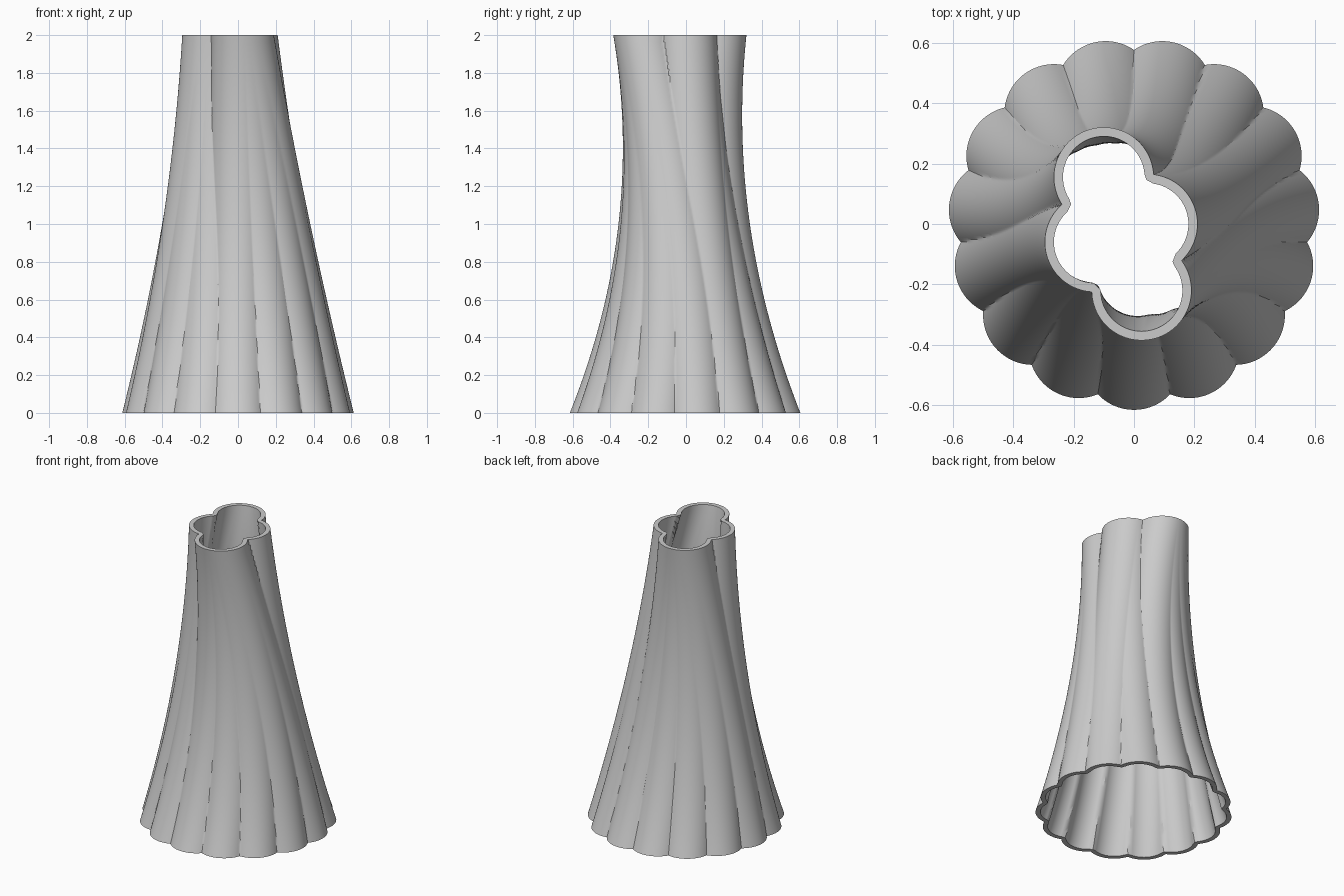
import bpy, bmesh
from math import radians, cos, sin, sqrt, pi
from mathutils import Vector

if "Cube" in bpy.data.objects:
    bpy.data.objects.remove(bpy.data.objects["Cube"])

N, LEVELS, HEIGHT = 480, 56, 2.0     # samples around, rings, height
TUBE_R, BASE_R, WALL = 0.165, 0.45, 0.03

# four top lobes: centre and the base tubes (by angle) that merge into each
LOBES = [((0.045, 0.0), (30, 54)),
         ((-0.10, 0.155), (78, 102, 126, 150, 174)),
         ((-0.13, -0.06), (198, 222, 246)),
         ((0.025, -0.22), (270, 294, 318, 342, 366))]
MID = Vector((-0.04, -0.03))         # centre of the top opening


def tube_centres(s):
    """Centres of the 15 fluting tubes at height fraction s (quadratic curves)."""
    out = []
    for top, angles in LOBES:
        for a in angles:
            c, d = cos(radians(a)), sin(radians(a))
            base = Vector((BASE_R * c, BASE_R * d))
            ctrl = Vector((0.20 * c, 0.05 * d))
            out.append(base * (1 - s) ** 2 + ctrl * 2 * s * (1 - s) + Vector(top) * s * s)
    return out


def outline(s):
    """Outer boundary of the union of all tubes at height fraction s."""
    mid = MID * s
    centres = [c - mid for c in tube_centres(s)]
    pts = []
    for i in range(N):
        a = 2 * pi * i / N
        d = Vector((cos(a), sin(a)))
        best = 0.05
        for c in centres:
            p = c.dot(d)
            q = TUBE_R ** 2 - c.length_squared + p * p
            if q >= 0:
                best = max(best, p + sqrt(q))
        pts.append(mid + d * best)
    return pts


def inset(pts):
    """Move an outline inward by the wall thickness."""
    out = []
    for i, p in enumerate(pts):
        t = (pts[(i + 1) % N] - pts[i - 1]).normalized()
        out.append(p + Vector((-t.y, t.x)) * WALL)
    return out


bm = bmesh.new()
outer, inner = [], []
for k in range(LEVELS + 1):
    s = k / LEVELS
    pts = outline(s)
    outer.append([bm.verts.new((p.x, p.y, HEIGHT * s)) for p in pts])
    inner.append([bm.verts.new((p.x, p.y, HEIGHT * s)) for p in inset(pts)])


def bridge(low, high):
    for i in range(N):
        j = (i + 1) % N
        bm.faces.new((low[i], low[j], high[j], high[i]))


# outer wall, inner wall, top rim and bottom rim
for k in range(LEVELS):
    bridge(outer[k], outer[k + 1])
    bridge(inner[k + 1], inner[k])
bridge(outer[-1], inner[-1])
bridge(inner[0], outer[0])

mesh = bpy.data.meshes.new("fluted_vase")
bm.to_mesh(mesh)
bm.free()
vase = bpy.data.objects.new("fluted_vase", mesh)
bpy.context.collection.objects.link(vase)
bpy.context.view_layer.objects.active = vase
vase.select_set(True)
bpy.ops.object.shade_smooth_by_angle(angle=radians(30))
